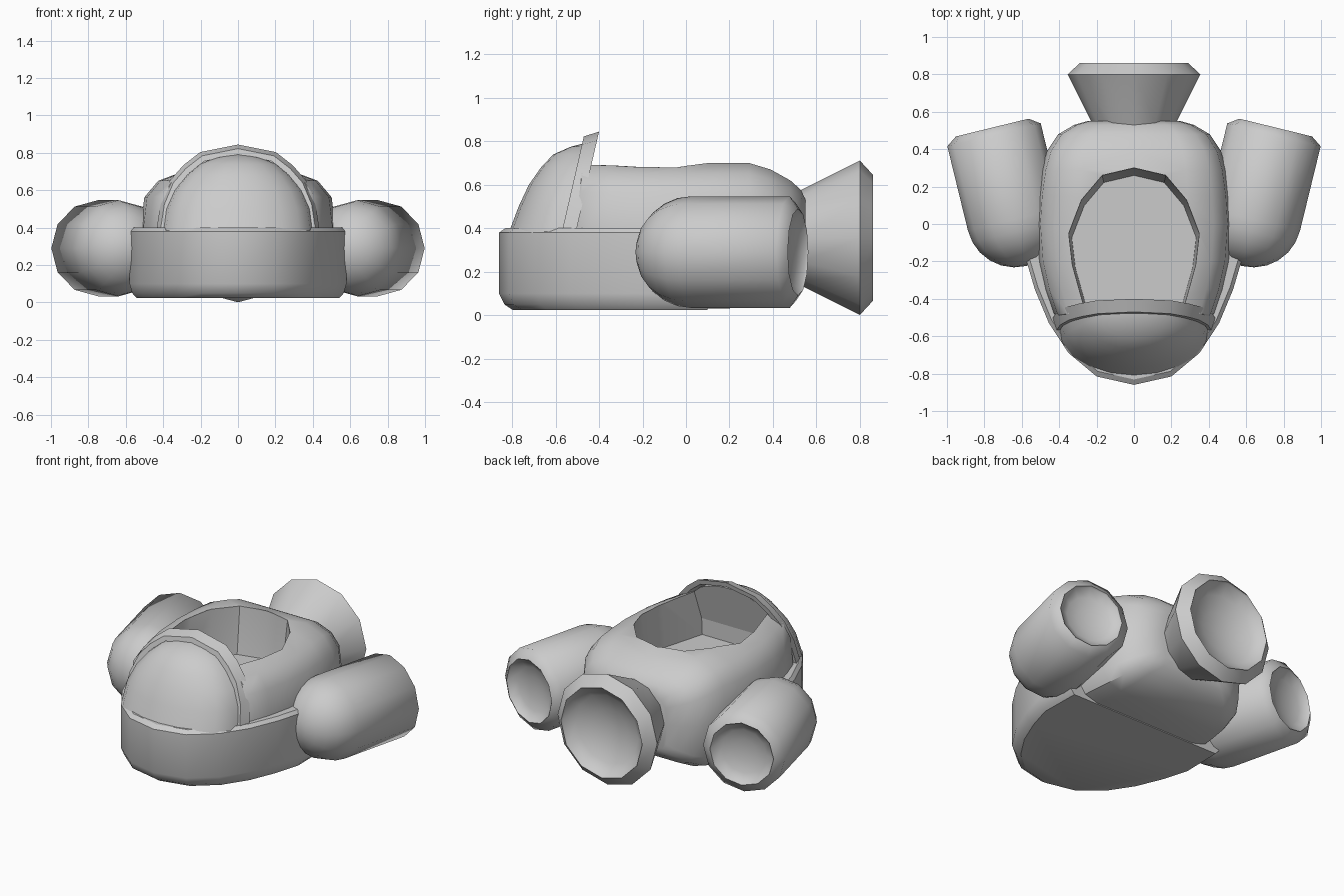
import bpy, bmesh
from math import sin, cos, pi, radians
from mathutils import Vector

if "Cube" in bpy.data.objects:
    bpy.data.objects.remove(bpy.data.objects["Cube"])


def loft(name, rings, caps=True, angle=35):
    """Skin a list of closed rings into one smooth-shaded object."""
    bm = bmesh.new()
    vs = [[bm.verts.new(p) for p in r] for r in rings]
    n = len(vs[0])
    for a, b in zip(vs, vs[1:]):
        for i in range(n):
            j = (i + 1) % n
            bm.faces.new((a[i], a[j], b[j], b[i]))
    if caps:
        bm.faces.new(vs[0])
        bm.faces.new(vs[-1])
    bmesh.ops.remove_doubles(bm, verts=bm.verts, dist=0.0002)
    bmesh.ops.recalc_face_normals(bm, faces=bm.faces)
    me = bpy.data.meshes.new(name)
    bm.to_mesh(me)
    bm.free()
    ob = bpy.data.objects.new(name, me)
    bpy.context.collection.objects.link(ob)
    smooth(ob, angle)
    return ob


def smooth(ob, angle=35):
    bpy.ops.object.select_all(action='DESELECT')
    ob.select_set(True)
    bpy.context.view_layer.objects.active = ob
    bpy.ops.object.shade_smooth_by_angle(angle=radians(angle))


def lathe(name, origin, axis, profile, sides=12):
    """Revolve (distance along axis, radius) points around a horizontal axis."""
    o, d, up = Vector(origin), Vector(axis).normalized(), Vector((0, 0, 1))
    side = d.cross(up)
    return loft(name, [[o + d * t + (side * cos(2 * pi * k / sides) + up * sin(2 * pi * k / sides)) * r
                        for k in range(sides)] for t, r in profile], caps=False, angle=58)


def mirror_outline(half):
    """Half outline mirrored across x = 0 to a closed ring."""
    return half + [(-x, y) for x, y in reversed(half) if x > 0]


# Hull: sections along y (y, half width, bottom, top), round shoulders and a fuller flat belly
def section(y, w, z0, z1, n=16):
    ring = []
    for k in range(n):
        c, s = cos(2 * pi * k / n), sin(2 * pi * k / n)
        e = 0.6 if s > -0.01 else 0.38
        px, pz = [(1 if v > 0 else -1) * abs(v) ** e if abs(v) > 1e-6 else 0 for v in (c, s)]
        pz = max(-1, min(1, pz * 1.05))
        ring.append((w * px, y, (z0 + z1) / 2 + (z1 - z0) / 2 * pz))
    return ring


hull = loft("hull", [section(*s) for s in (
    (-0.53, 0.38, 0.05, 0.60), (-0.48, 0.43, 0.05, 0.70), (-0.35, 0.475, 0.04, 0.70),
    (-0.2, 0.51, 0.03, 0.70), (0.0, 0.525, 0.03, 0.70), (0.15, 0.515, 0.03, 0.70),
    (0.29, 0.495, 0.035, 0.70), (0.39, 0.465, 0.05, 0.67), (0.48, 0.405, 0.095, 0.62),
    (0.53, 0.32, 0.14, 0.575), (0.55, 0.25, 0.18, 0.53))])

# Cockpit opening cut into the hull
hole = mirror_outline([(0.0, 0.30), (0.17, 0.26), (0.28, 0.13), (0.35, -0.05), (0.33, -0.22), (0.25, -0.505)])
cutter = loft("cockpit_cutter", [[(x * s, -0.505 + (y + 0.505) * s, z) for x, y in hole]
                                 for z, s in ((0.405, 0.95), (0.69, 1.0), (1.0, 1.0))])
cutter.hide_render = True
mod = hull.modifiers.new("cockpit", 'BOOLEAN')
mod.object = cutter
mod.operation = 'DIFFERENCE'
mod.solver = 'EXACT'
bpy.context.view_layer.objects.active = hull
bpy.ops.object.modifier_apply(modifier=mod.name)
bpy.data.objects.remove(cutter)
smooth(hull, 50)

# Front bumper tray with chamfered bottom
plan = mirror_outline([(0.0, -0.86), (0.2, -0.815), (0.35, -0.69), (0.455, -0.53),
                       (0.53, -0.35), (0.58, -0.18), (0.575, 0.1)])
loft("front_bumper", [[(x * s, 0.1 + (y - 0.1) * s, z) for x, y in plan]
                      for z, s in ((0.024, 0.935), (0.05, 0.975), (0.10, 1.0), (0.38, 1.0), (0.40, 0.97))])

# Nose dome: stacked half ovals (z, half width, front y) on a leaning back plane
nose = []
for z, w, yf in ((0.38, 0.405, -0.815), (0.5, 0.39, -0.77), (0.6, 0.345, -0.723),
                 (0.68, 0.28, -0.667), (0.74, 0.21, -0.61), (0.775, 0.12, -0.53), (0.79, 0.04, -0.47)):
    yb = -0.53 + 0.25 * (z - 0.41)
    nose.append([(w * cos(pi * k / 10), yb + (yf - yb) * max(0, sin(pi * k / 10)) ** 0.92, z)
                 for k in range(11)])
loft("nose_dome", nose)

# Leaning windshield arch
half = [(0.43, 0.40), (0.41, 0.53), (0.36, 0.65), (0.29, 0.73), (0.2, 0.80), (0.0, 0.84)]
arch = half + [(-x, z) for x, z in reversed(half[:-1])]


def arch_point(x, z, s, y0):
    z = 0.40 + (z - 0.40) * s
    return (x * s, y0 + 0.23 * (z - 0.41), z)


loft("windshield_arch", [[arch_point(x, z, s, y) for s, y in
                          ((0.96, -0.565), (1.01, -0.50), (0.94, -0.50), (0.89, -0.565))]
                         for x, z in arch])

# Rear nozzle with dished mouth
lathe("rear_nozzle", (0, 0, 0.356), (0, 1, 0),
      [(0.48, 0.0), (0.48, 0.2), (0.54, 0.225), (0.80, 0.355), (0.86, 0.29), (0.845, 0.285),
       (0.80, 0.22), (0.765, 0.12), (0.75, 0.0)])

# Side engines: round front, dished open back, splayed outward
R = 0.257
engine = [(-R * cos(k * pi / 12), R * sin(k * pi / 12)) for k in range(7)]
engine += [(0.465, R), (0.505, 0.2), (0.493, 0.195), (0.465, 0.14), (0.45, 0.07), (0.445, 0.0)]
for side, label in ((1, "left"), (-1, "right")):
    lathe(label + "_engine", (side * 0.638, 0.025, 0.29), (side * 0.237, 0.97, 0), engine)
